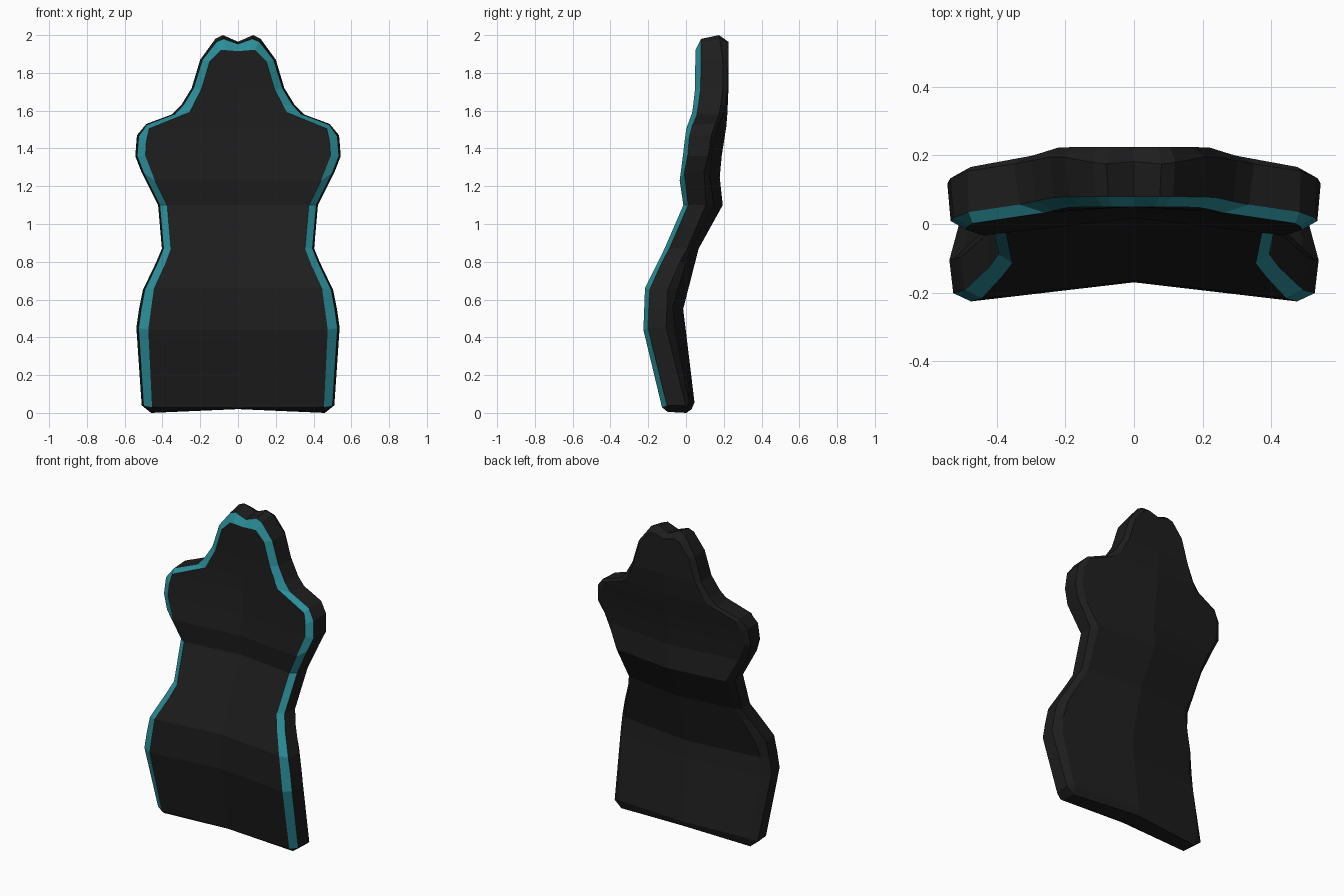
import bpy, bmesh

if "Cube" in bpy.data.objects:
    bpy.data.objects.remove(bpy.data.objects["Cube"])

# half outline from bottom centre to top centre: outer rim (x, z), front panel edge (x, z)
ROWS = [
    (0, .02, 0, .027), (.46, .0, .455, .03), (.51, .04, .455, .03),
    (.538, .45, .475, .44), (.524, .55, .46, .55), (.504, .65, .445, .66),
    (.432, .8, .385, .79), (.403, .87, .355, .87), (.423, 1.1, .375, 1.1),
    (.513, 1.28, .44, 1.23), (.544, 1.36, .49, 1.36), (.535, 1.47, .485, 1.44),
    (.485, 1.53, .47, 1.505), (.35, 1.58, .26, 1.59), (.3, 1.63, .235, 1.635),
    (.245, 1.72, .195, 1.71), (.2, 1.87, .15, 1.86), (.12, 1.98, .09, 1.92),
    (.08, 2.0, .06, 1.92), (0, 1.965, 0, 1.915)]
# centre-line depth by height (z, y)
FRONT = [(.03, -.1), (.44, -.17), (.66, -.165), (1.1, .03), (1.23, .017),
         (1.36, .035), (1.5, .05), (2, .05)]
BACK = [(.06, .045), (.55, -.015), (.87, .067), (1.11, .2), (1.27, .175),
        (1.54, .217), (1.72, .225), (2, .225)]
SLOPE = [(.03, .06), (.44, .117), (1.2, .117), (1.36, .105), (1.5, .105),
         (1.72, .01), (2, 0)]                              # sideways wrap
RIM_DEPTH = [(0, .13), (1.1, .125), (1.36, .14), (1.55, .15), (1.9, .145), (2, .125)]
REAR_INSET = [(0, .7), (1.3, .65), (1.55, .6), (1.72, .45)]


def sample(table, z):
    if z <= table[0][0]:
        return table[0][1]
    for (z0, a), (z1, b) in zip(table, table[1:]):
        if z <= z1:
            return a + (b - a) * (z - z0) / (z1 - z0)
    return table[-1][1]


def material(name, colour):
    m = bpy.data.materials.new(name)
    m.diffuse_color = (*colour, 1)
    m.use_nodes = True
    m.node_tree.nodes["Principled BSDF"].inputs["Base Color"].default_value = m.diffuse_color
    return m


def ring(inset, offset, table, low=0.0):
    """Points of one loop: blend of rim and panel edge, set at a depth."""
    pts = []
    for bx, bz, fx, fz in ROWS:
        t = sample(inset, bz)
        x, z = bx + (fx - bx) * t, bz + (fz - bz) * t
        y = sample(table, fz if table is FRONT else z) + sample(offset, bz)
        pts.append((x, y - sample(SLOPE, z) * x, max(z, low)))
    return pts


def centre(pts):
    """Matching points on the centre line of a panel."""
    top, bottom = pts[-1][2], pts[0]
    return [pts[-1] if p[2] >= top else bottom if i < 3 else
            (0, p[1] + sample(SLOPE, p[2]) * p[0], p[2])
            for i, p in enumerate(pts)]


panel = ring([(0, 1)], [(0, 0)], FRONT)
trim = ring([(0, .18), (1.7, .18), (2, .25)], [(0, .03)], FRONT)
rim = ring([(0, 0)], RIM_DEPTH, FRONT)
rear = ring(REAR_INSET, [(0, 0)], BACK, .055)
strips = [centre(panel), panel, trim, rim, rear, centre(rear)]

# padded backrest shell with teal front bevel
bm = bmesh.new()
for side in (1, -1):
    loops = [[bm.verts.new((side * x, y, z)) for x, y, z in s] for s in strips]
    for k, (a, b) in enumerate(zip(loops, loops[1:])):
        for i in range(len(ROWS) - 1):
            f = bm.faces.new((a[i], a[i + 1], b[i + 1], b[i]))
            f.material_index = int(k == 1 and i >= 2)
bmesh.ops.remove_doubles(bm, verts=bm.verts, dist=.0005)
bmesh.ops.dissolve_degenerate(bm, edges=bm.edges, dist=.0005)
bmesh.ops.recalc_face_normals(bm, faces=bm.faces)
mesh = bpy.data.meshes.new("backrest")
bm.to_mesh(mesh)
bm.free()
mesh.materials.append(material("charcoal", (.0125, .0125, .0125)))
mesh.materials.append(material("teal", (.024, .265, .315)))
bpy.context.collection.objects.link(bpy.data.objects.new("backrest", mesh))
